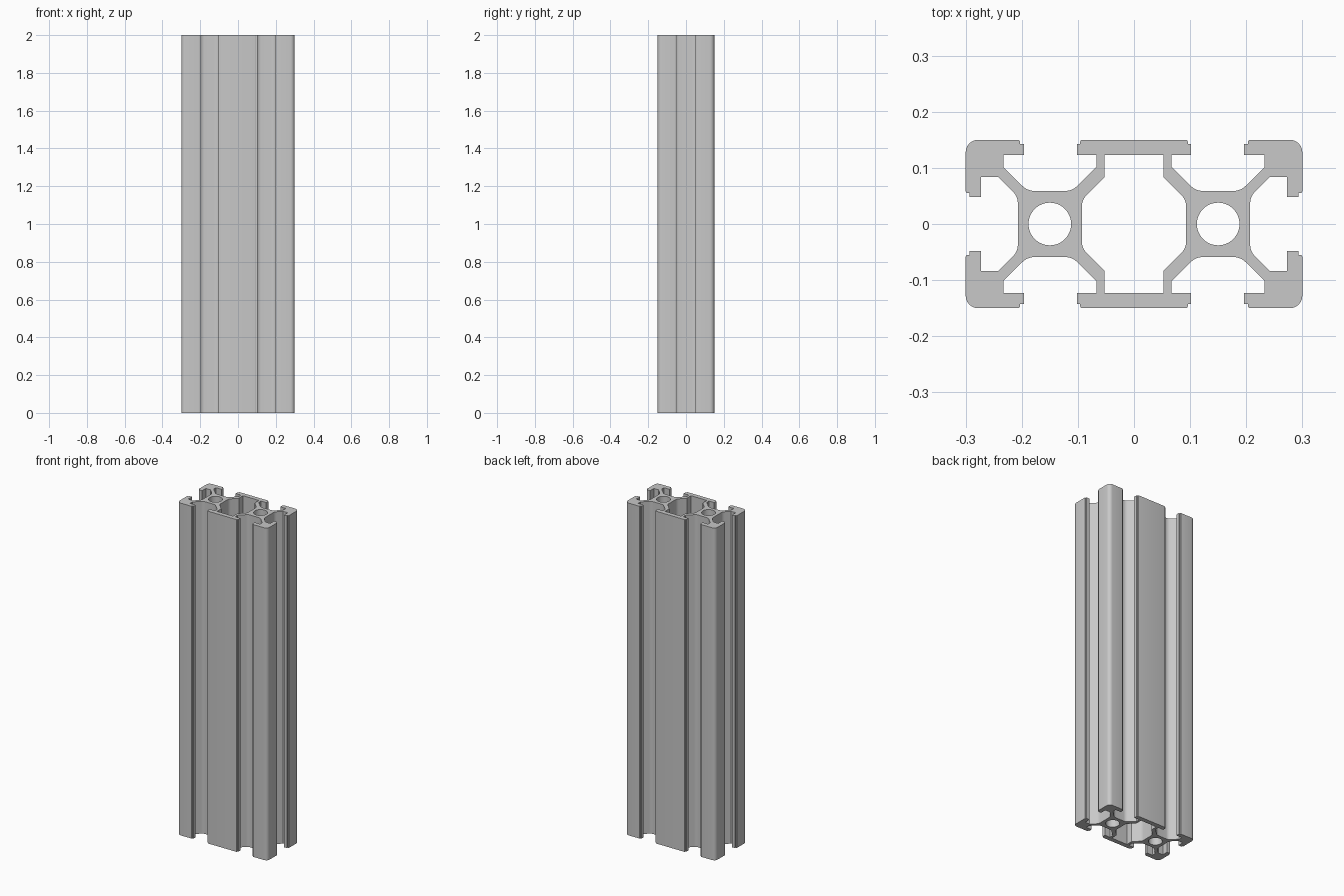
import bpy, bmesh, math
from mathutils import Vector

HEIGHT = 2.0

if "Cube" in bpy.data.objects:
    bpy.data.objects.remove(bpy.data.objects["Cube"], do_unlink=True)


def mirrored(quarter):
    """Complete a quarter profile, running from +y to +x, into a closed loop."""
    def flip(pts, sx, sy):
        return [(x * sx, y * sy, r) for x, y, r in pts]
    back = quarter[::-1]
    return quarter + flip(back, 1, -1) + flip(quarter, -1, -1) + flip(back, -1, 1)


def rounded(loop, steps=6):
    """Replace each corner that has a radius with an arc."""
    out = []
    for i, (x, y, r) in enumerate(loop):
        p = Vector((x, y))
        if not r:
            out.append(p)
            continue
        a = (Vector(loop[i - 1][:2]) - p).normalized()
        b = (Vector(loop[(i + 1) % len(loop)][:2]) - p).normalized()
        half = a.angle(b) / 2
        centre = p + (a + b).normalized() * (r / math.sin(half))
        start = p + a * (r / math.tan(half)) - centre
        end = p + b * (r / math.tan(half)) - centre
        sweep = start.angle(end)
        for k in range(steps + 1):
            t = k / steps
            out.append(centre + (start * math.sin((1 - t) * sweep)
                                 + end * math.sin(t * sweep)) / math.sin(sweep))
    return out


def circle(cx, radius, count=48):
    return [Vector((cx + radius * math.cos(2 * math.pi * i / count),
                    radius * math.sin(2 * math.pi * i / count))) for i in range(count)]


# Outer outline: middle plate, long-side slot, corner block, end slot
outer = mirrored([
    (0.096, 0.15, 0.004), (0.096, 0.143, 0), (0.102, 0.143, 0), (0.102, 0.123, 0),
    (0.067, 0.123, 0), (0.067, 0.102, 0), (0.11, 0.059, 0.03),
    (0.19, 0.059, 0.03), (0.233, 0.102, 0), (0.233, 0.123, 0),
    (0.196, 0.123, 0), (0.196, 0.143, 0), (0.203, 0.143, 0), (0.203, 0.15, 0.004),
    (0.3, 0.15, 0.022), (0.3, 0.055, 0.004), (0.293, 0.055, 0), (0.293, 0.048, 0),
    (0.273, 0.048, 0), (0.273, 0.084, 0), (0.242, 0.084, 0), (0.207, 0.049, 0.03),
])

# Central cavity between the two cores
cavity = mirrored([(0.053, 0.123, 0), (0.053, 0.083, 0), (0.093, 0.043, 0.03)])

loops = [rounded(outer), rounded(cavity), circle(0.15, 0.038), circle(-0.15, 0.038)]

# Fill the cross-section and extrude it to full length
bm = bmesh.new()
edges = []
for loop in loops:
    verts = [bm.verts.new((p.x, p.y, 0)) for p in loop]
    edges += [bm.edges.new((verts[i - 1], verts[i])) for i in range(len(verts))]
bmesh.ops.triangle_fill(bm, use_beauty=True, use_dissolve=False, edges=edges)
result = bmesh.ops.extrude_face_region(bm, geom=bm.faces[:], use_keep_orig=True)
top = [v for v in result["geom"] if isinstance(v, bmesh.types.BMVert)]
bmesh.ops.translate(bm, verts=top, vec=(0, 0, HEIGHT))
bmesh.ops.recalc_face_normals(bm, faces=bm.faces[:])

mesh = bpy.data.meshes.new("slotted_rail")
bm.to_mesh(mesh)
bm.free()
rail = bpy.data.objects.new("slotted_rail", mesh)
bpy.context.collection.objects.link(rail)

# Bare aluminium grey
grey = bpy.data.materials.new("aluminium_grey")
grey.use_nodes = True
colour = (0.58, 0.58, 0.58, 1)
grey.diffuse_color = colour
grey.node_tree.nodes["Principled BSDF"].inputs["Base Color"].default_value = colour
mesh.materials.append(grey)

# Smooth bores and fillets, keep the profile corners crisp
bpy.ops.object.select_all(action="DESELECT")
rail.select_set(True)
bpy.context.view_layer.objects.active = rail
bpy.ops.object.shade_smooth_by_angle(angle=math.radians(30))
